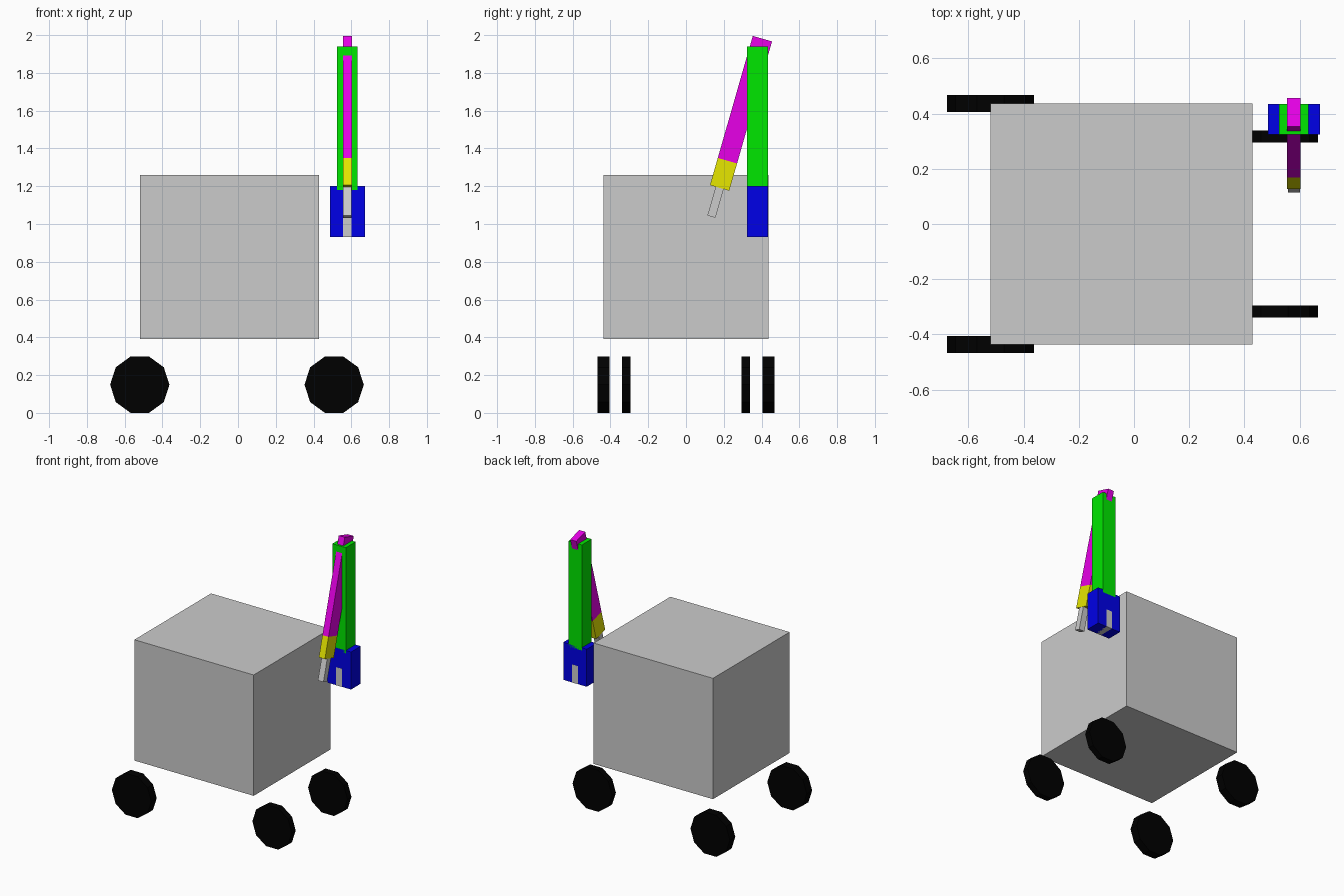
import bpy
import math
from mathutils import Matrix

if "Cube" in bpy.data.objects:
    bpy.data.objects.remove(bpy.data.objects["Cube"])


def paint(name, rgb):
    m = bpy.data.materials.new(name)
    m.diffuse_color = (*rgb, 1)
    m.use_nodes = True
    m.node_tree.nodes["Principled BSDF"].inputs["Base Color"].default_value = m.diffuse_color
    return m


BLACK = paint("black", (0.0, 0.0, 0.0))
BLUE = paint("blue", (0.0, 0.0, 0.8))
GREEN = paint("green", (0.0, 0.8, 0.0))
MAGENTA = paint("magenta", (0.8, 0.0, 0.8))
YELLOW = paint("yellow", (0.8, 0.8, 0.0))


def box(name, x, y, z, mat=None, frame=Matrix()):
    """Box from (min, max) ranges, optionally placed in a tilted frame."""
    bpy.ops.mesh.primitive_cube_add(size=1)
    ob = bpy.context.object
    ob.name = name
    mid = [(a + b) / 2 for a, b in (x, y, z)]
    size = [b - a for a, b in (x, y, z)]
    ob.data.transform(Matrix.Translation(mid) @ Matrix.Diagonal((*size, 1)))
    ob.matrix_world = frame
    if mat:
        ob.data.materials.append(mat)
    return ob


def wheel(name, x, y, width):
    """Ten-sided disc with its axle along y, resting on the ground."""
    r = 0.157
    bpy.ops.mesh.primitive_cylinder_add(vertices=10, radius=r, depth=width)
    ob = bpy.context.object
    ob.name = name
    # a corner points along x, so the top and bottom are flat
    ob.data.transform(Matrix.Rotation(math.pi / 2, 4, 'X') @ Matrix.Rotation(math.pi / 2, 4, 'Z'))
    ob.location = (x, y, r * math.sin(math.radians(72)))
    ob.data.materials.append(BLACK)


# Body
box("body", (-0.52, 0.43), (-0.436, 0.436), (0.39, 1.26))

# Wheels: wide pair on the left, narrow pair on the right
for side, s in (("front", -1), ("back", 1)):
    wheel("left_" + side + "_wheel", -0.52, s * 0.437, 0.062)
    wheel("right_" + side + "_wheel", 0.509, s * 0.317, 0.045)

# Upright upper arm and shoulder block
box("upper_arm", (0.525, 0.632), (0.324, 0.435), (1.18, 1.94), GREEN)
box("shoulder_block", (0.486, 0.673), (0.324, 0.435), (0.93, 1.20), BLUE)
box("shoulder_pin", (0.556, 0.602), (0.323, 0.436), (0.93, 1.06))

# Tilted forearm, measured along its own axis from the wrist end
tilt = Matrix.Translation((0.579, 0.178, 1.191)) @ Matrix.Rotation(math.radians(-16), 4, 'X')
hx = (-0.024, 0.024)
box("forearm", hx, (-0.053, 0.053), (0.15, 0.822), MAGENTA, tilt)
box("wrist", hx, (-0.053, 0.053), (0.0, 0.15), YELLOW, tilt)
box("finger", (-0.022, 0.022), (-0.022, 0.022), (-0.158, 0.01), None, tilt)
